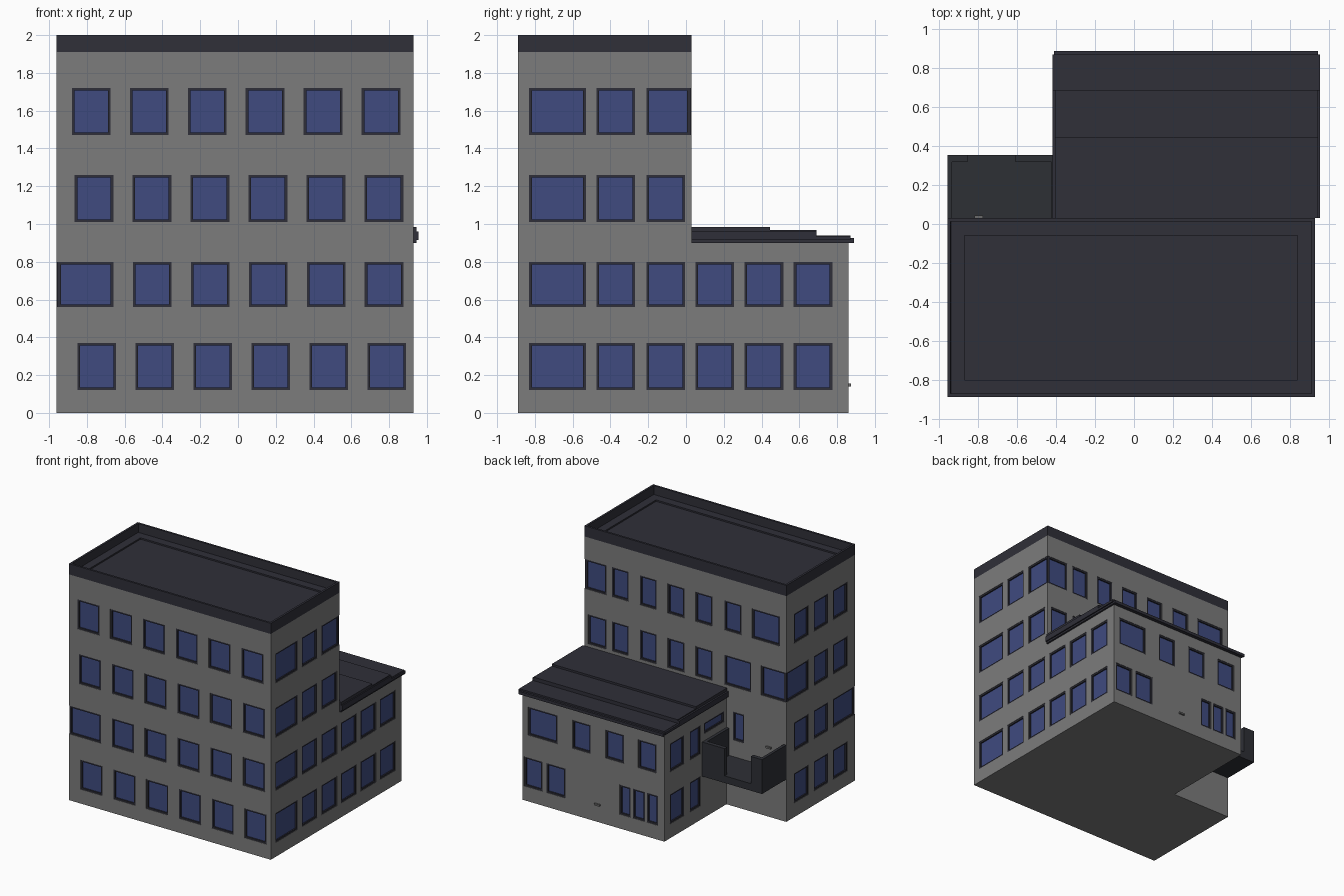
import bpy, bmesh

if "Cube" in bpy.data.objects:
    bpy.data.objects.remove(bpy.data.objects["Cube"])


def material(name, rgb):
    m = bpy.data.materials.new(name)
    m.diffuse_color = (*rgb, 1)
    m.use_nodes = True
    m.node_tree.nodes["Principled BSDF"].inputs["Base Color"].default_value = m.diffuse_color
    return m


WALL = material("wall grey", (0.2, 0.2, 0.2))
GLASS = material("window blue", (0.05, 0.07, 0.215))
TRIM = material("dark trim", (0.028, 0.028, 0.04))
ROOF = material("roof slate", (0.029, 0.029, 0.04))
BALC = material("balcony charcoal", (0.027, 0.029, 0.036))
METAL = material("handle grey", (0.15, 0.15, 0.15))


def add_box(bm, x0, x1, y0, y1, z0, z1):
    v = [bm.verts.new((x, y, z)) for z in (z0, z1)
         for x, y in ((x0, y0), (x1, y0), (x1, y1), (x0, y1))]
    for f in ((3, 2, 1, 0), (4, 5, 6, 7), (0, 1, 5, 4),
              (1, 2, 6, 5), (2, 3, 7, 6), (3, 0, 4, 7)):
        bm.faces.new([v[i] for i in f])


def finish(bm, name, mat):
    bm.normal_update()
    me = bpy.data.meshes.new(name)
    bm.to_mesh(me)
    bm.free()
    ob = bpy.data.objects.new(name, me)
    bpy.context.collection.objects.link(ob)
    if mat:
        me.materials.append(mat)
    return ob


def boxes(name, mat, *dims):
    bm = bmesh.new()
    for d in dims:
        add_box(bm, *d)
    return finish(bm, name, mat)


# Building outline
L, R, F, M, B = -0.96, 0.93, -0.89, 0.03, 0.86
AL = -0.40
TOP, ATOP = 1.91, 0.91
ROWS = [(0.12, 0.37), (0.56, 0.80), (1.01, 1.26), (1.47, 1.72)]

# face name: (plane coordinate, outward sign, runs along x)
FACES = {"front": (F, -1, True), "back": (M, 1, True), "left": (L, -1, False),
         "right": (R, 1, False), "annex_back": (B, 1, True), "annex_left": (AL, -1, False)}

glass, frame = bmesh.new(), bmesh.new()
cut = {"tower": bmesh.new(), "annex": bmesh.new()}


def face_box(bm, face, a0, a1, z0, z1, d0, d1):
    """Box on a wall face; d0..d1 is the depth behind the wall plane."""
    p, s, along_x = FACES[face]
    q0, q1 = sorted((p - s * d0, p - s * d1))
    add_box(bm, *((a0, a1, q0, q1) if along_x else (q0, q1, a0, a1)), z0, z1)


def window(face, a0, a1, z0, z1):
    """Recessed pane with a dark frame; windows reaching a corner cut through it."""
    lo, hi = (L, R) if FACES[face][2] else (F, M)
    annex = face.startswith("annex") or a0 > M and face == "right"
    c0, c1 = a0, a1
    if not annex:
        if a0 <= lo + 0.001:
            c0, a0 = lo - 0.03, lo + 0.006
        if a1 >= hi - 0.001:
            c1, a1 = hi + 0.03, hi - 0.006
    face_box(cut["annex" if annex else "tower"], face, c0, c1, z0, z1, -0.03, 0.02)
    t = 0.014
    face_box(glass, face, a0 + t, a1 - t, z0 + t, z1 - t, 0.014, 0.024)
    for b in ((a0, a0 + t, z0, z1), (a1 - t, a1, z0, z1),
              (a0 + t, a1 - t, z0, z0 + t), (a0 + t, a1 - t, z1 - t, z1)):
        face_box(frame, face, *b, 0.003, 0.024)


# Front windows: six per floor, each floor slightly shifted
for row, start in enumerate((-0.85, -0.557, -0.865, -0.88)):
    n = 5 if row == 1 else 6
    for i in range(n):
        a = start + 0.307 * i
        window("front", a, a + 0.205, *ROWS[row])
window("front", L, -0.66, *ROWS[1])

# Right side windows, running on into the annex on the lower floors
for row, z in enumerate(ROWS):
    window("right", -0.83, -0.53, *z)
    window("right", -0.475, -0.27, *z)
    window("right", -0.21, M if row == 3 else -0.005, *z)
    if row < 2:
        for i in range(3):
            window("right", 0.05 + 0.26 * i, 0.255 + 0.26 * i, *z)

# Left side windows
for row, z in enumerate(ROWS):
    window("left", F if row == 1 else -0.785, -0.595, *z)
    window("left", -0.53, -0.34, *z)
    window("left", -0.265, M if row == 2 else -0.075, *z)

# Rear windows of the tower
for row, spans in ((3, ((-0.90, -0.64), (-0.54, -0.38), (0.725, R))),
                   (2, ((L, -0.725), (-0.63, -0.38), (0.725, 0.895)))):
    for s in spans:
        window("back", *s, *ROWS[row])
    for i in range(4):
        a = -0.268 + 0.261 * i
        window("back", a, a + 0.157, *ROWS[row])
window("back", -0.565, -0.46, *ROWS[1])

# Annex windows
for s in ((0.602, 0.875), (0.291, 0.46), (-0.02, 0.15), (-0.325, -0.155)):
    window("annex_back", *s, *ROWS[1])
for s in ((0.743, 0.912), (0.526, 0.705), (-0.34, -0.235), (-0.217, -0.104), (-0.085, 0.018)):
    window("annex_back", *s, *ROWS[0])
for z in ROWS[:2]:
    window("annex_left", 0.597, 0.783, *z)
    window("annex_left", 0.38, 0.52, *z)
window("annex_left", 0.06, 0.33, 0.71, 0.80)

finish(glass, "window_panes", GLASS)
finish(frame, "window_frames", TRIM)

# Walls with window recesses cut in
for name, dims in (("tower", (L, R, F, M, 0, TOP)), ("annex", (AL, R, M, B, 0, ATOP))):
    wall = boxes(name + "_walls", WALL, dims)
    cutter = finish(cut[name], name + "_cutter", WALL)
    cutter.hide_render = True
    mod = wall.modifiers.new("recesses", "BOOLEAN")
    mod.object, mod.operation, mod.solver, mod.use_self = cutter, "DIFFERENCE", "EXACT", True
    bpy.context.view_layer.objects.active = wall
    bpy.ops.object.modifier_apply(modifier=mod.name)
    bpy.data.objects.remove(cutter)

# Tower roof: parapet with sunken floor and a shallow central recess
bm = bmesh.new()
add_box(bm, L, R, F, M, TOP, 2.0)
bm.normal_update()
bm.faces.ensure_lookup_table()
top = max(bm.faces, key=lambda f: f.calc_center_median().z)
for inset, drop in ((0.025, 0.075), (0.1, 0.012)):
    bmesh.ops.inset_region(bm, faces=[top], thickness=inset)
    ring = bmesh.ops.inset_region(bm, faces=[top], thickness=0.0005)
    bmesh.ops.translate(bm, verts=top.verts, vec=(0, 0, -drop))
finish(bm, "tower_roof", ROOF)

# Annex roof: stepped slabs with a projecting lip
boxes("annex_roof", ROOF,
      (-0.405, 0.945, M, 0.872, 0.90, 0.938),
      (-0.405, 0.945, M, 0.69, 0.938, 0.968),
      (-0.405, 0.945, M, 0.445, 0.968, 0.985))
boxes("annex_roof_lip", TRIM,
      (-0.42, 0.955, M, 0.872, 0.915, 0.935),
      (-0.41, 0.945, 0.872, 0.89, 0.90, 0.925),
      (0.945, 0.955, M, 0.69, 0.935, 0.96),
      (-0.42, -0.405, M, 0.69, 0.935, 0.96))

# Balcony in the rear corner: slab, side walls and two rear wall pieces
boxes("balcony", BALC,
      (L, AL, M, 0.355, 0.36, 0.42),
      (L, -0.935, M, 0.355, 0.42, 0.65),
      (-0.425, AL, M, 0.355, 0.42, 0.65),
      (-0.935, -0.855, 0.32, 0.355, 0.42, 0.65),
      (-0.61, -0.425, 0.32, 0.355, 0.42, 0.65))

# Small wall handles at the rear
boxes("wall_handles", METAL,
      (0.20, 0.25, B, 0.873, 0.14, 0.155),
      (-0.82, -0.775, M, 0.043, 0.58, 0.595))
